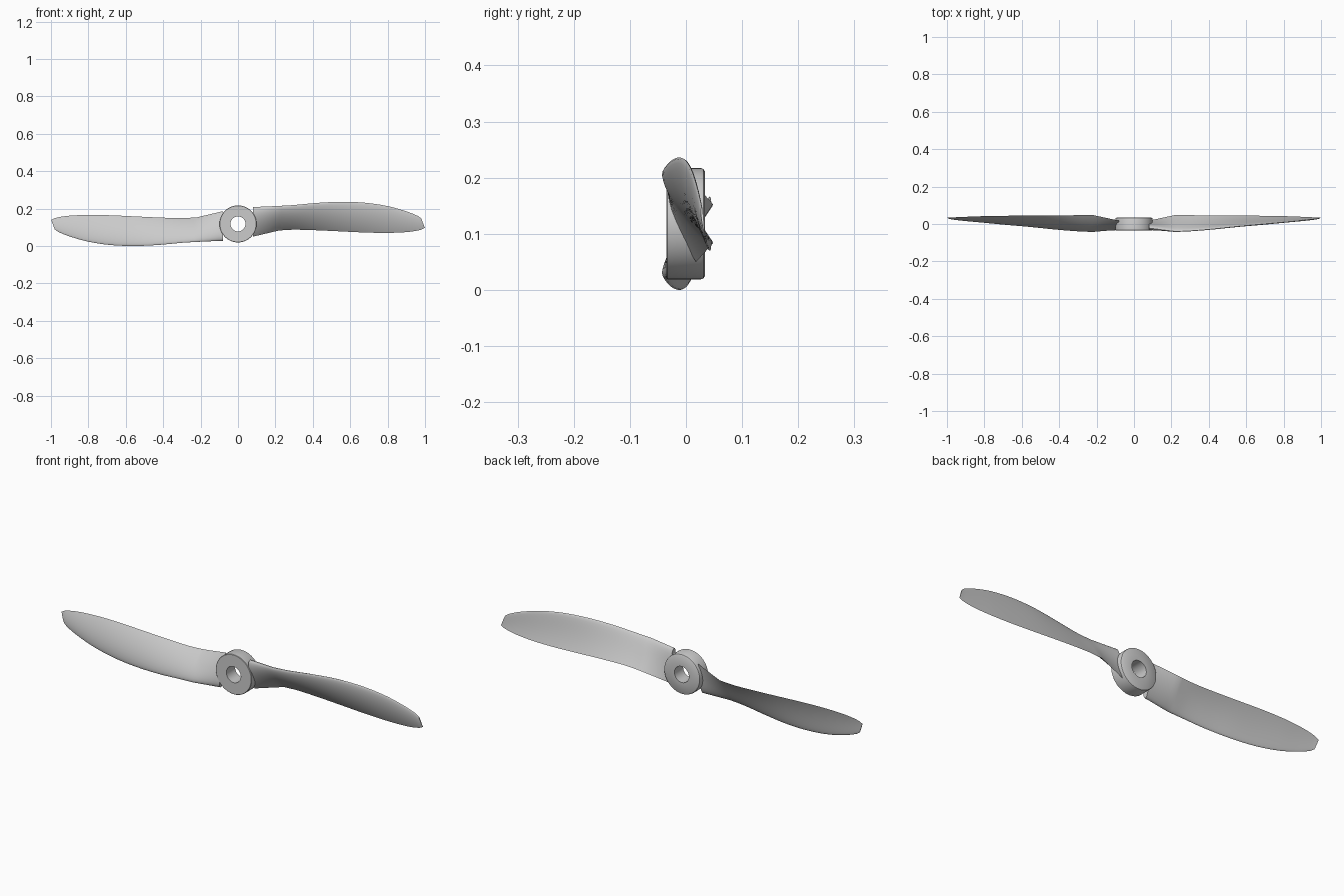
import bpy, bmesh
from math import sin, cos, pi, sqrt
from mathutils import Matrix, Vector

if "Cube" in bpy.data.objects:
    bpy.data.objects.remove(bpy.data.objects["Cube"])

CZ = 0.118  # shaft height


def finish(name, bm, angle):
    bmesh.ops.recalc_face_normals(bm, faces=bm.faces)
    me = bpy.data.meshes.new(name)
    bm.to_mesh(me)
    bm.free()
    ob = bpy.data.objects.new(name, me)
    bpy.context.collection.objects.link(ob)
    bpy.ops.object.select_all(action='DESELECT')
    ob.select_set(True)
    bpy.context.view_layer.objects.active = ob
    bpy.ops.object.shade_smooth_by_angle(angle=angle)
    return ob


def bridge(bm, a, b):
    n = len(a)
    for i in range(n):
        bm.faces.new((a[i], a[(i + 1) % n], b[(i + 1) % n], b[i]))


# Hub: lathed ring with a bore and a rounded back rim
profile = [(0.040, -0.035), (0.097, -0.035), (0.099, -0.033), (0.099, 0.027),
           (0.0975, 0.031), (0.093, 0.034), (0.040, 0.034)]
bm = bmesh.new()
N = 64
rings = [[bm.verts.new((r * cos(2 * pi * i / N), y, CZ + r * sin(2 * pi * i / N)))
          for i in range(N)] for r, y in profile]
for k in range(len(rings)):
    bridge(bm, rings[k], rings[(k + 1) % len(rings)])
finish("hub", bm, 0.6)

# Blade stations: lead x, y, z, trail x, y, z, thickness ratio, camber ratio
stations = [
    (0.080, -0.022, 0.208, 0.080, 0.018, 0.050, 0.20, 0.03),
    (0.220, -0.040, 0.214, 0.220, 0.048, 0.083, 0.15, 0.04),
    (0.300, -0.037, 0.219, 0.300, 0.047, 0.087, 0.13, 0.05),
    (0.420, -0.027, 0.230, 0.420, 0.046, 0.084, 0.11, 0.05),
    (0.550, -0.013, 0.236, 0.550, 0.045, 0.078, 0.10, 0.05),
    (0.680, -0.001, 0.231, 0.680, 0.044, 0.072, 0.09, 0.05),
    (0.800, 0.010, 0.213, 0.800, 0.042, 0.070, 0.08, 0.045),
    (0.900, 0.019, 0.185, 0.910, 0.038, 0.075, 0.08, 0.04),
    (0.960, 0.025, 0.161, 0.975, 0.035, 0.086, 0.08, 0.03),
    (0.980, 0.028, 0.147, 0.999, 0.034, 0.097, 0.08, 0.02),
]


def hermite(i, t):
    """Smooth interpolation between stations i and i+1, along the span."""
    s, x = stations, [q[3] for q in stations]

    def slope(j, k):
        a, b = max(j - 1, 1), min(j + 1, len(s) - 1)
        return (s[b][k] - s[a][k]) / (x[b] - x[a])
    h, out = x[i + 1] - x[i], []
    for k in range(8):
        p, q = s[i][k], s[i + 1][k]
        if i == 0:
            out.append(p + (q - p) * t)
        else:
            out.append(p * (2*t**3 - 3*t*t + 1) + q * (3*t*t - 2*t**3)
                       + h * slope(i, k) * (t**3 - 2*t*t + t)
                       + h * slope(i + 1, k) * (t**3 - t*t))
    return out


def section(st):
    """Airfoil loop, rounded at the leading edge, convex to the front."""
    lx, ly, lz, tx, ty, tz, thick, camber = st
    lead, trail = Vector((lx, ly, lz)), Vector((tx, ty, tz))
    d = trail - lead
    chord = Vector((0, d.y, d.z)).length
    normal = Vector((0, d.z, -d.y)).normalized()
    pts, M = [], 14
    for k in range(2 * M):
        side = 1 if k <= M else -1
        u = (1 - cos(pi * k / M)) / 2
        half = 5 * thick * (0.2969 * sqrt(u) - 0.126 * u - 0.3516 * u**2
                            + 0.2843 * u**3 - 0.1036 * u**4)
        off = chord * (side * half + 4 * camber * u * (1 - u))
        pts.append(lead + d * u + normal * off)
    return pts


# Two blades, the second turned half a revolution about the shaft
turn = (Matrix.Translation((0, 0, CZ)) @ Matrix.Rotation(pi, 4, 'Y')
        @ Matrix.Translation((0, 0, -CZ)))
STEPS = 6
for name, mat in (("right_blade", Matrix.Identity(4)), ("left_blade", turn)):
    bm = bmesh.new()
    loops = [section(hermite(i, j / STEPS))
             for i in range(len(stations) - 1) for j in range(STEPS)]
    loops.append(section(stations[-1]))
    loops = [[bm.verts.new(mat @ p) for p in loop] for loop in loops]
    for a, b in zip(loops, loops[1:]):
        bridge(bm, a, b)
    bm.faces.new(loops[0])
    bm.faces.new(loops[-1])
    finish(name, bm, 0.7)
